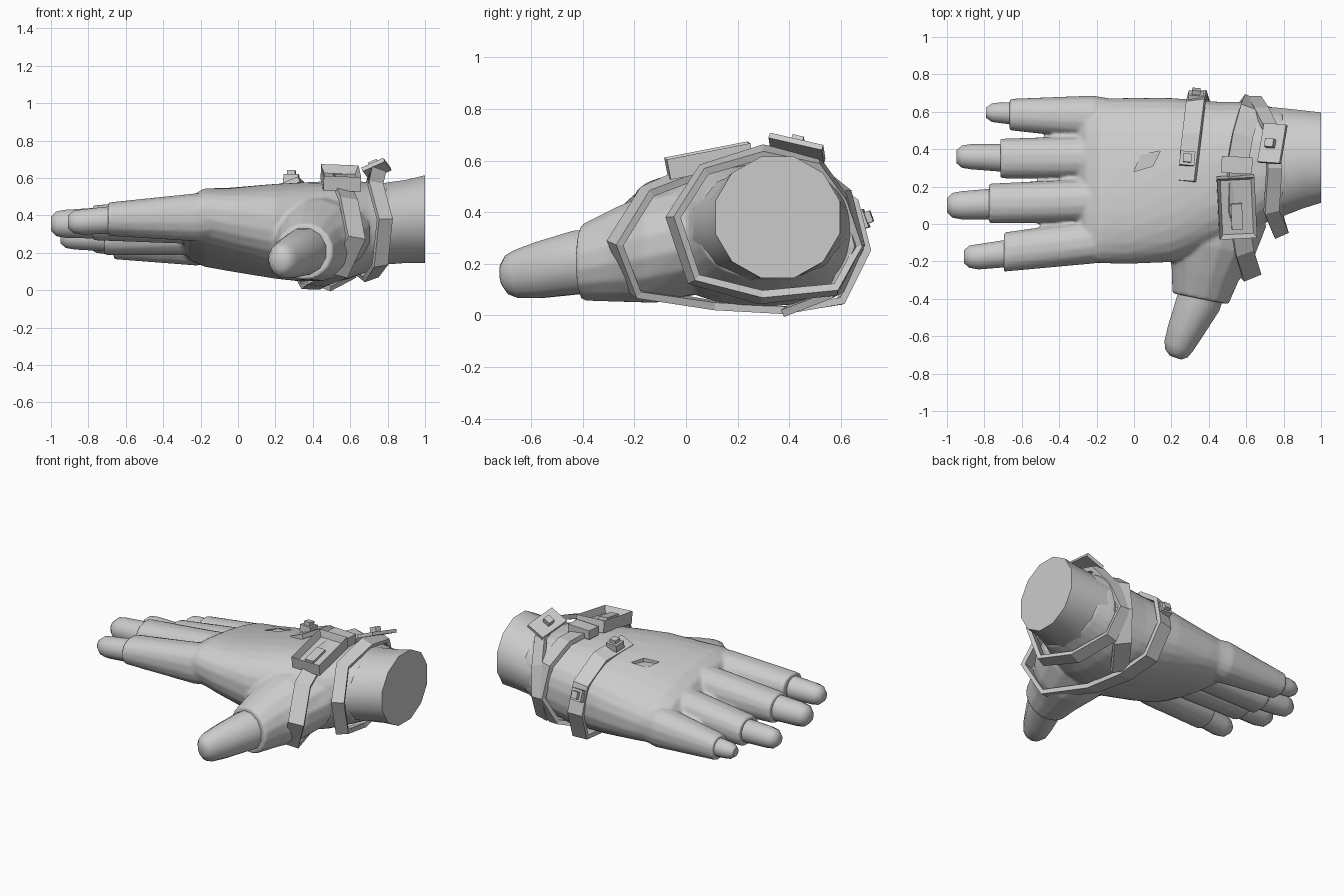
import bpy, bmesh, math
from mathutils import Vector, Matrix, Euler

if "Cube" in bpy.data.objects:
    bpy.data.objects.remove(bpy.data.objects["Cube"])

grey = bpy.data.materials.new("plain_grey")
grey.use_nodes = True
grey.diffuse_color = (0.6, 0.6, 0.6, 1)
grey.node_tree.nodes["Principled BSDF"].inputs["Base Color"].default_value = (0.6, 0.6, 0.6, 1)
UP = Vector((0, 0, 1))


def finish(name, bm, smooth=None):
    bmesh.ops.recalc_face_normals(bm, faces=bm.faces)
    me = bpy.data.meshes.new(name)
    bm.to_mesh(me)
    bm.free()
    me.materials.append(grey)
    ob = bpy.data.objects.new(name, me)
    bpy.context.collection.objects.link(ob)
    if smooth:
        bpy.ops.object.select_all(action='DESELECT')
        ob.select_set(True)
        bpy.context.view_layer.objects.active = ob
        bpy.ops.object.shade_smooth_by_angle(angle=math.radians(smooth))
    return ob


def skin(bm, rings, closed=False):
    """Bridge a list of equal point rings."""
    vs = [[bm.verts.new(p) for p in r] for r in rings]
    n = len(vs[0])
    pairs = list(zip(vs, vs[1:])) + ([(vs[-1], vs[0])] if closed else [])
    for a, b in pairs:
        for i in range(n):
            j = (i + 1) % n
            bm.faces.new((a[i], a[j], b[j], b[i]))
    if not closed:
        bm.faces.new(vs[0])
        bm.faces.new(vs[-1])


def loft(bm, axis, sections, n=12, power=1.0):
    """sections: (centre, half width, half height, sideways lean)"""
    axis = Vector(axis).normalized()
    side = axis.cross(UP).normalized()
    up = side.cross(axis)
    rings = []
    for c, a, b, lean in sections:
        ring = []
        for i in range(n):
            t = math.tau * (i + 0.5) / n
            u, v = math.cos(t), math.sin(t)
            u = math.copysign(abs(u) ** power, u) * a
            v = math.copysign(abs(v) ** power, v) * b
            ring.append(Vector(c) + side * u + up * (v - lean * u))
        rings.append(ring)
    skin(bm, rings)


def strap(name, pts, hub, width=0.1, thick=0.03, closed=False):
    """Flat ribbon following a path, facing away from the hub point."""
    pts = [Vector(p) for p in pts]
    n = len(pts)
    rings = []
    for i, p in enumerate(pts):
        a = pts[i - 1] if closed or i else p
        b = pts[(i + 1) % n] if closed or i < n - 1 else p
        tan = (b - a).normalized()
        out = p - Vector(hub)
        out = (out - tan * out.dot(tan)).normalized()
        w = tan.cross(out) * width / 2
        o = out * thick / 2
        rings.append([p - w - o, p + w - o, p + w + o, p - w + o])
    bm = bmesh.new()
    skin(bm, rings, closed)
    return finish(name, bm)


def block(name, loc, size, rot=(0, 0, 0), rim=0, depth=0):
    """Box, optionally with a recessed top."""
    bm = bmesh.new()
    bmesh.ops.create_cube(bm, size=1, matrix=Matrix.Diagonal((*size, 1)))
    if rim:
        top = max(bm.faces, key=lambda f: f.calc_center_median().z)
        bmesh.ops.inset_region(bm, faces=[top], thickness=rim)
        for v in top.verts:
            v.co.z -= depth
    m = Matrix.Translation(loc) @ Euler([math.radians(r) for r in rot]).to_matrix().to_4x4()
    bm.transform(m)
    return finish(name, bm)


# glove body: palm, thumb sleeve and finger sleeves fused together
glove = bmesh.new()
palm = [(0.8, 0.33, 0.355, 0.28, 0.21, 0), (0.7, 0.32, 0.34, 0.315, 0.24, 0),
        (0.58, 0.29, 0.32, 0.365, 0.263, 0.02), (0.45, 0.265, 0.308, 0.39, 0.272, 0.04),
        (0.2, 0.235, 0.315, 0.44, 0.248, 0.09), (-0.05, 0.23, 0.325, 0.445, 0.205, 0.15),
        (-0.18, 0.23, 0.335, 0.44, 0.185, 0.18), (-0.26, 0.23, 0.33, 0.43, 0.14, 0.18),
        (-0.3, 0.23, 0.325, 0.41, 0.08, 0.18)]
loft(glove, (-1, 0, 0), [((x, y, z), a, b, k) for x, y, z, a, b, k in palm], 28, 0.82)
loft(glove, (-0.2, -1, 0), [((0.42, 0.05, 0.3), 0.3, 0.22, 0), ((0.41, -0.12, 0.265), 0.245, 0.22, 0),
     ((0.38, -0.27, 0.235), 0.185, 0.185, 0), ((0.355, -0.4, 0.205), 0.155, 0.15, 0)], 16)

# name: base y, base z, cuff x, cuff y, cuff z, cuff radii, tip x, tip y, tip z, tip radius
fingers = {
    "index": (-0.095, 0.39, -0.695, -0.15, 0.38, 0.106, 0.09, -0.91, -0.175, 0.365, 0.07),
    "middle": (0.125, 0.375, -0.775, 0.11, 0.36, 0.107, 0.094, -1.0, 0.1, 0.355, 0.078),
    "ring": (0.355, 0.315, -0.715, 0.35, 0.28, 0.107, 0.094, -0.95, 0.36, 0.285, 0.07),
    "little": (0.57, 0.26, -0.665, 0.585, 0.245, 0.085, 0.08, -0.79, 0.595, 0.25, 0.058)}
for name, (by, bz, cx, cy, cz, ca, cb, tx, ty, tz, r) in fingers.items():
    loft(glove, (-1, 0, 0), [((0.0, by, bz), 0.08, 0.09, 0), ((-0.22, by, bz), 0.118, 0.13, 0),
         ((cx, cy, cz), ca, cb, 0)], 16, 0.9)
    # bare fingertip
    bm = bmesh.new()
    rows = [((cx + 0.08, cy, cz), r * 1.12, r * 1.12, 0)]
    for back, s in ((0.08, 1.0), (0.03, 0.88), (0.0, 0.5)):
        rows.append(((tx + back, ty, tz), r * s, r * s, 0))
    loft(bm, (-1, 0, 0), rows)
    finish(name + "_fingertip", bm, 50)

glove_ob = finish("glove", glove)
remesh = glove_ob.modifiers.new("fuse", 'REMESH')
remesh.mode = 'VOXEL'
remesh.voxel_size = 0.011
remesh.use_smooth_shade = True
soft = glove_ob.modifiers.new("soften", 'SMOOTH')
soft.factor = 0.5
soft.iterations = 3

# diamond opening on the back of the hand
bm = bmesh.new()
outline = [(0.0, 0.28), (0.1, 0.31), (0.14, 0.39), (0.035, 0.37)]
skin(bm, [[(x, y, z) for x, y in outline] for z in (0.515, 0.7)])
cutter = finish("diamond_cutter", bm)
cutter.hide_render = True
cutter.hide_viewport = True
cut = glove_ob.modifiers.new("diamond", 'BOOLEAN')
cut.object = cutter
cut.operation = 'DIFFERENCE'

# bare thumb
bm = bmesh.new()
loft(bm, (-0.35, -1, -0.08), [((0.37, -0.34, 0.21), 0.125, 0.13, 0), ((0.345, -0.42, 0.205), 0.124, 0.127, 0),
     ((0.275, -0.57, 0.175), 0.1, 0.112, 0), ((0.24, -0.65, 0.16), 0.084, 0.097, 0),
     ((0.228, -0.69, 0.157), 0.066, 0.078, 0), ((0.222, -0.712, 0.157), 0.035, 0.045, 0)])
finish("thumb", bm, 50)

# wrist stump, tapering away from the glove
bm = bmesh.new()
loft(bm, (1, 0, 0), [((0.66, 0.32, 0.345), 0.32, 0.235, 0), ((0.78, 0.328, 0.355), 0.303, 0.226, 0),
     ((0.9, 0.345, 0.368), 0.272, 0.23, 0), ((1.0, 0.355, 0.38), 0.25, 0.243, 0)])
finish("wrist", bm, 40)

# straps
strap("wrist_strap", [(0.75, 0.3, 0.635), (0.735, 0.07, 0.565), (0.785, -0.05, 0.38), (0.76, 0.03, 0.14),
      (0.71, 0.29, 0.07), (0.67, 0.58, 0.1), (0.64, 0.67, 0.27), (0.68, 0.61, 0.45), (0.73, 0.51, 0.59)],
      (0.63, 0.3, 0.3), 0.08, closed=True)
strap("thumb_strap", [(0.55, 0.3, 0.6), (0.55, 0.08, 0.575), (0.59, -0.15, 0.48), (0.63, -0.275, 0.28),
      (0.54, -0.2, 0.09), (0.42, 0.1, 0.04), (0.39, 0.38, 0.02), (0.37, 0.6, 0.055), (0.34, 0.695, 0.25),
      (0.33, 0.65, 0.43), (0.31, 0.48, 0.55), (0.28, 0.23, 0.575)], (0.4, 0.3, 0.3))
strap("hand_strap", [(0.55, 0.3, 0.6), (0.58, 0.47, 0.585), (0.62, 0.61, 0.475), (0.64, 0.66, 0.27),
      (0.58, 0.58, 0.09), (0.45, 0.4, 0.025)], (0.5, 0.3, 0.3), 0.11)

# pouch with sunken lid and its clasp
pouch_tilt = (11, 2, 3)
block("pouch", (0.55, 0.09, 0.6), (0.2, 0.33, 0.08), pouch_tilt, 0.025, 0.045)
block("pouch_latch", (0.55, 0.04, 0.598), (0.06, 0.14, 0.02), pouch_tilt)
block("pouch_clasp", (0.55, 0.315, 0.615), (0.165, 0.09, 0.06), (0, 0, -3))

# wrist tab with stud
tab_tilt = (-14, -24, -4)
block("wrist_tab", (0.74, 0.43, 0.648), (0.13, 0.215, 0.022), tab_tilt)
block("wrist_tab_stud", (0.73, 0.43, 0.665), (0.05, 0.045, 0.05), tab_tilt)

# strap buckles
for name, loc, rot in (("top", (0.285, 0.35, 0.595), (-6, 0, -5)), ("side", (0.33, 0.678, 0.37), (-70, 0, -5))):
    normal = Euler([math.radians(r) for r in rot]).to_matrix() @ UP
    block(name + "_buckle", loc, (0.08, 0.075, 0.045), rot)
    block(name + "_buckle_stud", Vector(loc) + normal * 0.03, (0.045, 0.045, 0.03), rot)
